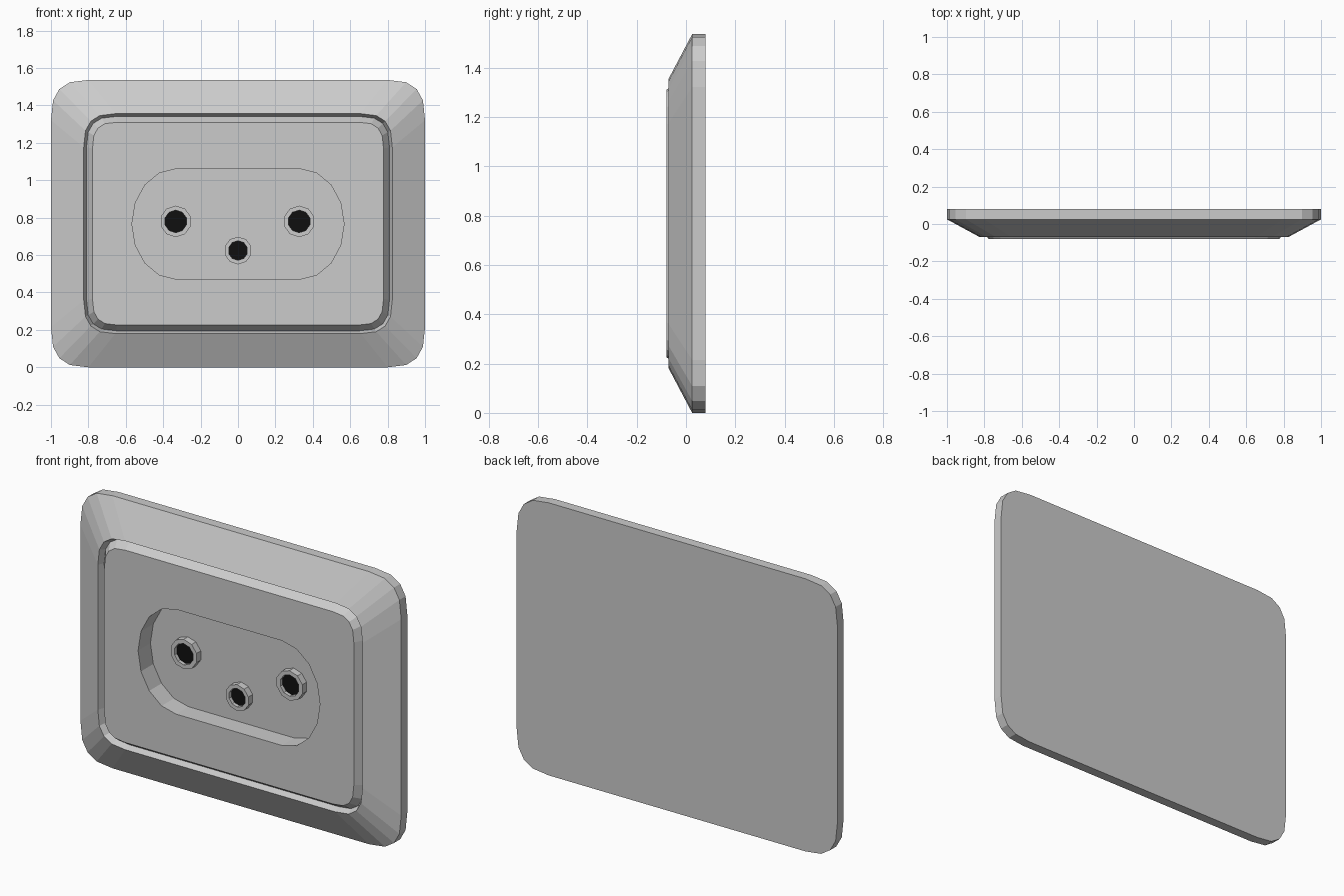
import bpy
import math

if "Cube" in bpy.data.objects:
    bpy.data.objects.remove(bpy.data.objects["Cube"])


def rounded_ring(y, cz, hx, hz, rx, rz, power=0.735, seg=4):
    """Rounded rectangle in the xz plane, counter-clockwise seen from the front."""
    pts = []
    for q in range(4):
        sx = 1 if q in (0, 3) else -1
        sz = 1 if q in (0, 1) else -1
        for k in range(seg + 1):
            a = math.radians(90) * (k if q in (0, 2) else seg - k) / seg
            c = max(math.cos(a), 0.0) ** power
            s = max(math.sin(a), 0.0) ** power
            if c < 1e-6:
                c = 0
            pts.append((sx * (hx - rx + rx * c), y, cz + sz * (hz - rz + rz * s)))
    return pts


def circle_ring(cx, y, cz, r, n=10):
    return [(cx + r * math.cos(math.tau * (i + 0.5) / n), y,
             cz + r * math.sin(math.tau * (i + 0.5) / n)) for i in range(n)]


def loft(name, rings, cap_first=False, cap_last=False, mat=None):
    """Skin a series of equal-sized rings, from outside inwards."""
    n = len(rings[0])
    verts = [p for ring in rings for p in ring]
    faces = []
    for r in range(len(rings) - 1):
        a, b = r * n, (r + 1) * n
        for i in range(n):
            j = (i + 1) % n
            faces.append((a + i, a + j, b + j, b + i))
    if cap_first:
        faces.append(tuple(reversed(range(n))))
    if cap_last:
        faces.append(tuple(range((len(rings) - 1) * n, len(rings) * n)))
    me = bpy.data.meshes.new(name)
    me.from_pydata(verts, [], faces)
    # merge points that coincide at the ends of the recess
    import bmesh
    bm = bmesh.new()
    bm.from_mesh(me)
    bmesh.ops.remove_doubles(bm, verts=bm.verts, dist=1e-4)
    bm.to_mesh(me)
    bm.free()
    ob = bpy.data.objects.new(name, me)
    bpy.context.collection.objects.link(ob)
    if mat:
        me.materials.append(mat)
    return ob


black = bpy.data.materials.new("black")
black.diffuse_color = (0.005, 0.005, 0.005, 1)
black.use_nodes = True
black.node_tree.nodes["Principled BSDF"].inputs["Base Color"].default_value = black.diffuse_color

MID = 0.768
groove = rounded_ring(-0.035, MID, 0.81, 0.573, 0.16, 0.165)

# outer frame with sloped face and the outer side of the groove
loft("wall_frame", [
    rounded_ring(0.08, MID, 1.0, 0.768, 0.2, 0.215),
    rounded_ring(0.025, MID, 1.0, 0.768, 0.2, 0.215),
    rounded_ring(-0.07, MID, 0.825, 0.588, 0.17, 0.18),
    groove,
], cap_first=True)

# centre panel with the long oval recess
loft("centre_panel", [
    groove,
    rounded_ring(-0.08, MID, 0.778, 0.542, 0.13, 0.14),
    rounded_ring(-0.08, 0.766, 0.567, 0.295, 0.237, 0.295, 1.0),
    rounded_ring(0.03, 0.766, 0.567, 0.295, 0.237, 0.295, 1.0),
], cap_last=True)

# raised collars with black pin holes
for label, cx, cz, ro, ri in (("left", -0.333, 0.78, 0.084, 0.06),
                              ("right", 0.327, 0.78, 0.084, 0.06),
                              ("earth", 0.0, 0.624, 0.074, 0.052)):
    loft(label + "_collar", [
        circle_ring(cx, 0.03, cz, ro),
        circle_ring(cx, -0.008, cz, ro),
        circle_ring(cx, -0.008, cz, ri),
        circle_ring(cx, 0.012, cz, ri),
    ])
    loft(label + "_hole", [circle_ring(cx, 0.012, cz, ri)], cap_last=True, mat=black)
